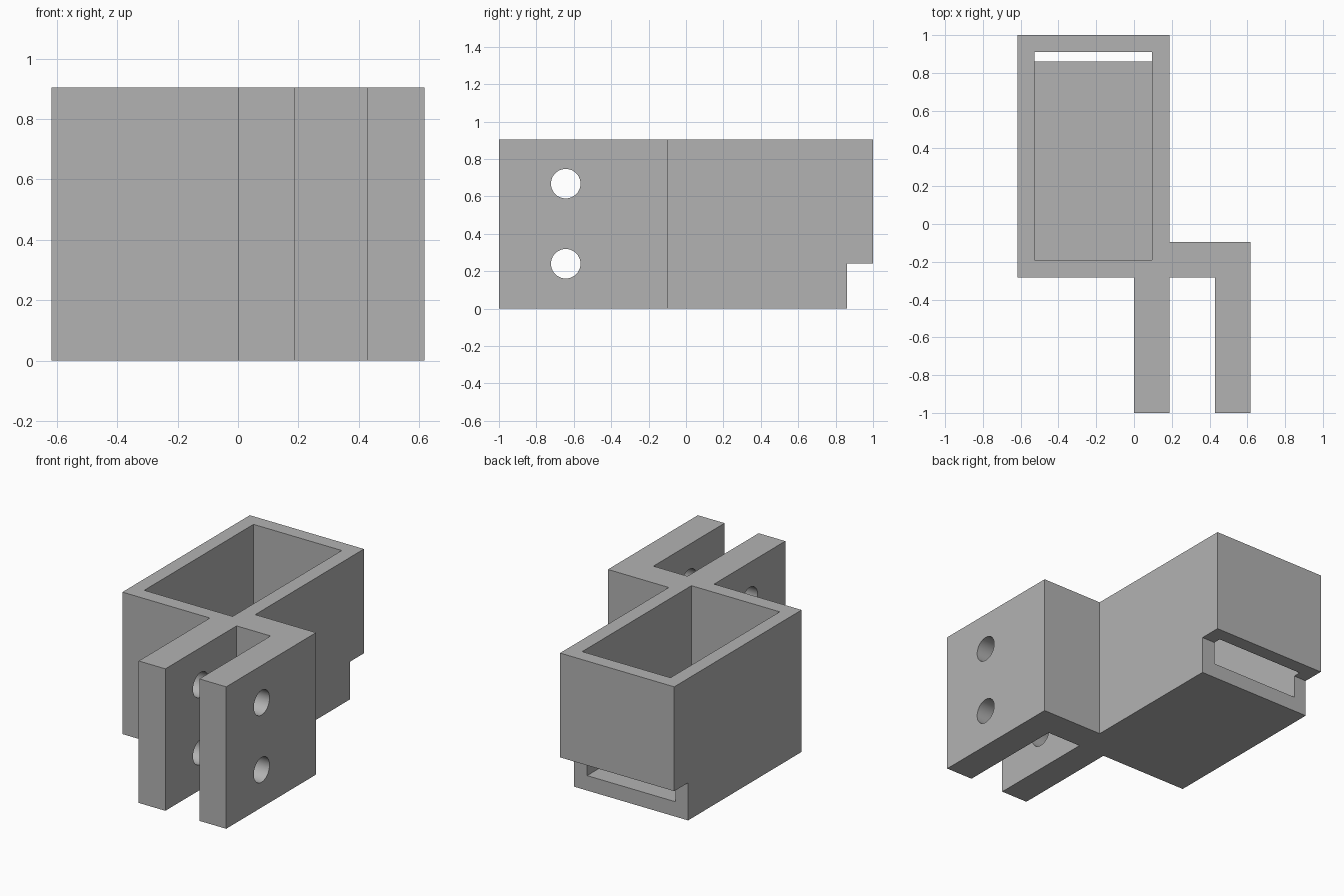
import bpy
import bmesh
from math import pi
from mathutils import Matrix, Vector

if "Cube" in bpy.data.objects:
    bpy.data.objects.remove(bpy.data.objects["Cube"], do_unlink=True)

HEIGHT = 0.905
grey = bpy.data.materials.new("plain grey")
grey.use_nodes = True
colour = (0.45, 0.45, 0.45, 1)
grey.diffuse_color = colour
grey.node_tree.nodes["Principled BSDF"].inputs["Base Color"].default_value = colour


def add_object(name, bm):
    bmesh.ops.recalc_face_normals(bm, faces=bm.faces)
    mesh = bpy.data.meshes.new(name)
    bm.to_mesh(mesh)
    bm.free()
    mesh.materials.append(grey)
    obj = bpy.data.objects.new(name, mesh)
    bpy.context.collection.objects.link(obj)
    return obj


def prism(name, outline, z0, z1):
    bm = bmesh.new()
    face = bm.faces.new([bm.verts.new((x, y, z0)) for x, y in outline])
    top = bmesh.ops.extrude_face_region(bm, geom=[face])["geom"]
    verts = [v for v in top if isinstance(v, bmesh.types.BMVert)]
    bmesh.ops.translate(bm, verts=verts, vec=(0, 0, z1 - z0))
    return add_object(name, bm)


def block(name, x0, x1, y0, y1, z0, z1):
    return prism(name, [(x0, y0), (x1, y0), (x1, y1), (x0, y1)], z0, z1)


def cross_hole(name, y, z, radius):
    bm = bmesh.new()
    bmesh.ops.create_cone(bm, cap_ends=True, segments=48, radius1=radius,
                          radius2=radius, depth=2,
                          matrix=Matrix.Translation(Vector((0.4, y, z)))
                          @ Matrix.Rotation(pi / 2, 4, "Y"))
    return add_object(name, bm)


# Box and forked clamp share one outline
holder = prism("holder_body", [
    (-0.617, -0.283), (0, -0.283), (0, -1), (0.188, -1), (0.188, -0.283),
    (0.428, -0.283), (0.428, -1), (0.617, -1), (0.617, -0.095),
    (0.188, -0.095), (0.188, 1), (-0.617, 1)], 0, HEIGHT)

# Open pocket, rear notch that exposes a slot, and bolt holes
cutters = [
    block("pocket_cutter", -0.528, 0.095, -0.19, 0.91, 0.095, 1.2),
    block("notch_cutter", -1, 1, 0.86, 1.3, -0.3, 0.24),
    cross_hole("lower_hole_cutter", -0.643, 0.24, 0.079),
    cross_hole("upper_hole_cutter", -0.643, 0.668, 0.079),
]
for cutter in cutters:
    cutter.hide_render = True
    mod = holder.modifiers.new(cutter.name, "BOOLEAN")
    mod.operation = "DIFFERENCE"
    mod.solver = "EXACT"
    mod.object = cutter

# Bake the cuts and drop the cutters
bpy.context.view_layer.update()
graph = bpy.context.evaluated_depsgraph_get()
cut_mesh = bpy.data.meshes.new_from_object(holder.evaluated_get(graph))
holder.modifiers.clear()
holder.data = cut_mesh
for cutter in cutters:
    bpy.data.objects.remove(cutter, do_unlink=True)

# Smooth hole walls, crisp edges
bpy.ops.object.select_all(action="DESELECT")
holder.select_set(True)
bpy.context.view_layer.objects.active = holder
bpy.ops.object.shade_smooth_by_angle(angle=pi / 6)
